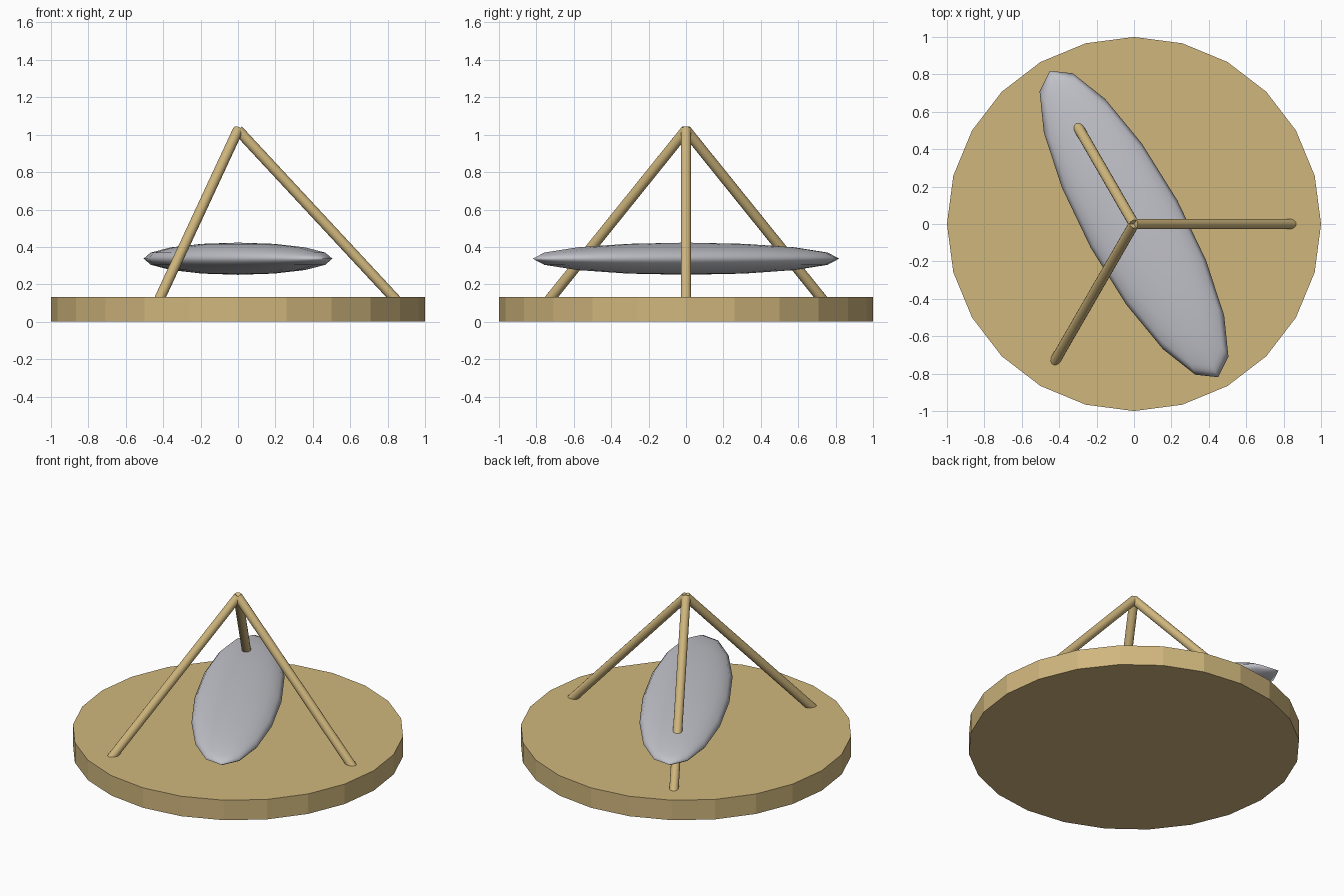
import bpy
import math
from mathutils import Vector

cube = bpy.data.objects.get("Cube")
if cube:
    bpy.data.objects.remove(cube, do_unlink=True)


def make_material(name, rgb):
    mat = bpy.data.materials.new(name)
    mat.use_nodes = True
    color = (*rgb, 1.0)
    mat.diffuse_color = color
    mat.node_tree.nodes["Principled BSDF"].inputs["Base Color"].default_value = color
    return mat


def finish(name, mat):
    obj = bpy.context.object
    obj.name = name
    obj.data.materials.append(mat)
    return obj


def rod(name, start, end, radius, mat):
    axis = end - start
    bpy.ops.mesh.primitive_cylinder_add(
        vertices=16, radius=radius, depth=axis.length, location=(start + end) / 2)
    obj = finish(name, mat)
    obj.rotation_euler = axis.to_track_quat("Z", "Y").to_euler()
    bpy.ops.object.shade_smooth_by_angle(angle=math.radians(30))
    return obj


wood = make_material("tan wood", (0.63, 0.47, 0.205))
metal = make_material("pale grey metal", (0.54, 0.545, 0.59))

# Faceted round base
base_height = 0.133
bpy.ops.mesh.primitive_cylinder_add(
    vertices=24, radius=1, depth=base_height, location=(0, 0, base_height / 2))
finish("round_base", wood)

# Three poles leaning together at the apex, sunk slightly into the base
apex = Vector((0, 0, 1.025))
for label, degrees in (("left", 0), ("back_right", 120), ("front_right", 240)):
    a = math.radians(degrees)
    foot = Vector((0.86 * math.cos(a), 0.86 * math.sin(a), 0.1))
    rod(label + "_pole", foot, apex, 0.028, wood)

# Flattened, elongated disc hanging across the tripod
bpy.ops.mesh.primitive_uv_sphere_add(
    segments=16, ring_count=8, radius=1, location=(0, 0, 0.337),
    rotation=(0, 0, math.radians(118.8)))
disc = finish("oval_disc", metal)
disc.scale = (0.935, 0.264, 0.086)
bpy.ops.object.shade_smooth()
